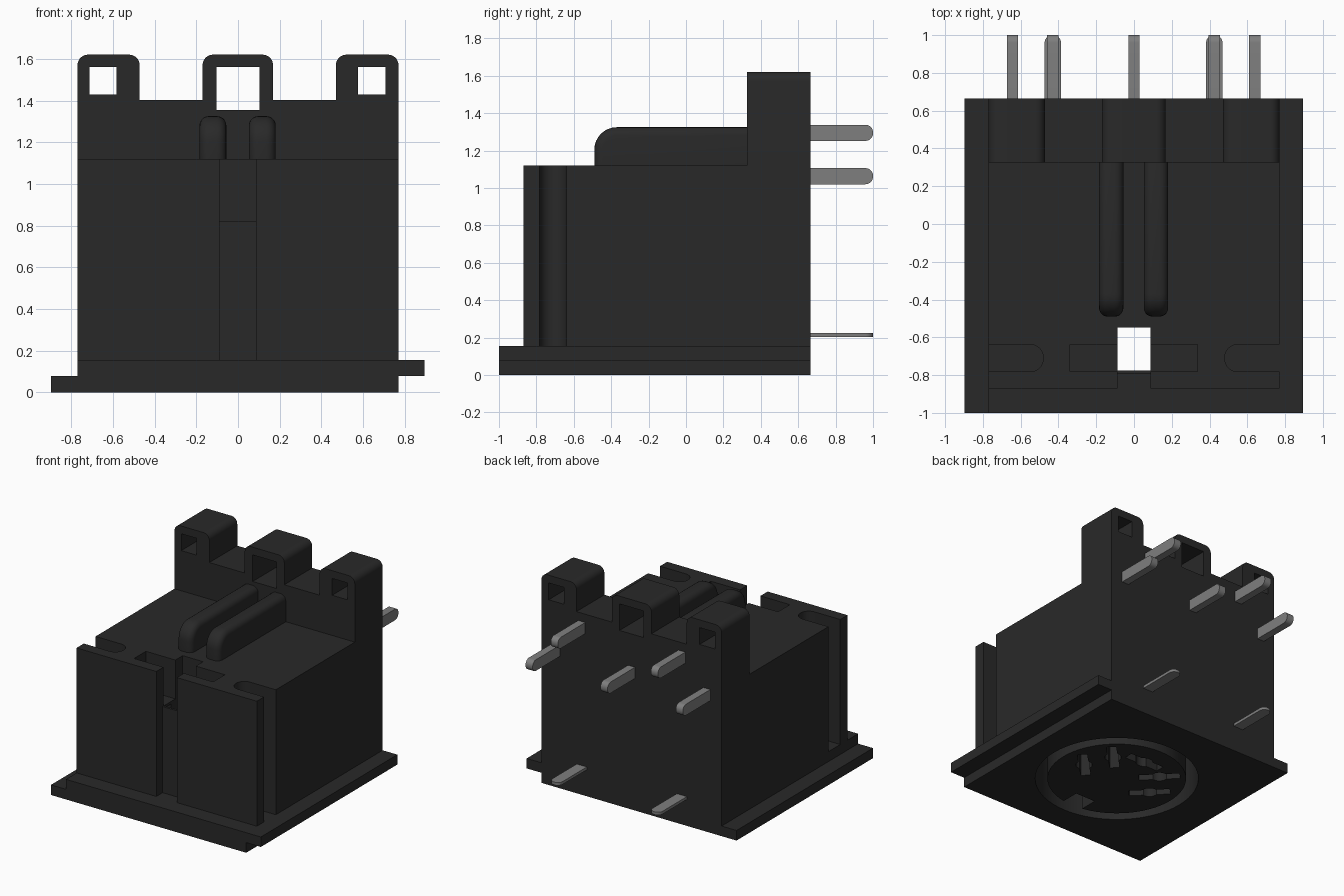
import bpy, bmesh, math
from mathutils import Vector, Matrix

if "Cube" in bpy.data.objects:
    bpy.data.objects.remove(bpy.data.objects["Cube"], do_unlink=True)


def material(name, value):
    m = bpy.data.materials.new(name)
    m.use_nodes = True
    m.diffuse_color = (value, value, value, 1)
    bsdf = next(n for n in m.node_tree.nodes if n.type == 'BSDF_PRINCIPLED')
    bsdf.inputs["Base Color"].default_value = (value, value, value, 1)
    return m


plastic = material("black plastic", 0.022)
metal = material("grey metal", 0.21)


def add(name, bm, mat=None):
    bmesh.ops.recalc_face_normals(bm, faces=bm.faces)
    mesh = bpy.data.meshes.new(name)
    bm.to_mesh(mesh)
    bm.free()
    ob = bpy.data.objects.new(name, mesh)
    bpy.context.collection.objects.link(ob)
    if mat:
        mesh.materials.append(mat)
    return ob


def prism(name, outline, lo, hi, axes="xyz", mat=None):
    """Extrude a 2D outline of (u, v, corner radius) along the third axis."""
    pts, n = [], len(outline)
    for i, (u, v, r) in enumerate(outline):
        p = Vector((u, v))
        if not r:
            pts.append(p)
            continue
        a = (Vector(outline[i - 1][:2]) - p).normalized() * r
        b = (Vector(outline[(i + 1) % n][:2]) - p).normalized() * r
        for k in range(9):
            t = k / 8 * math.pi / 2
            pts.append(p + a * (1 - math.sin(t)) + b * (1 - math.cos(t)))
    bm = bmesh.new()
    idx = ["xyz".index(c) for c in axes]
    verts = []
    for p in pts:
        co = [0, 0, 0]
        co[idx[0]], co[idx[1]], co[idx[2]] = p.x, p.y, lo
        verts.append(bm.verts.new(co))
    face = bm.faces.new(verts)
    top = bmesh.ops.extrude_face_region(bm, geom=[face])["geom"]
    shift = Vector([0, 0, 0])
    shift[idx[2]] = hi - lo
    bmesh.ops.translate(bm, vec=shift, verts=[g for g in top if isinstance(g, bmesh.types.BMVert)])
    return add(name, bm, mat)


def rect(u0, u1, v0, v1, r=(0, 0, 0, 0)):
    return [(u0, v0, r[0]), (u1, v0, r[1]), (u1, v1, r[2]), (u0, v1, r[3])]


def box(name, x0, x1, y0, y1, z0, z1, mat=None):
    return prism(name, rect(x0, x1, y0, y1), z0, z1, "xyz", mat)


def cut(ob, cutters):
    """Subtract the cutters and keep the baked result."""
    for c in cutters:
        m = ob.modifiers.new(c.name, 'BOOLEAN')
        m.operation, m.solver, m.object = 'DIFFERENCE', 'EXACT', c
    bake(ob)


def bake(ob):
    bpy.context.view_layer.update()
    dg = bpy.context.evaluated_depsgraph_get()
    mat = ob.data.materials[0]
    mesh = bpy.data.meshes.new_from_object(ob.evaluated_get(dg))
    ob.modifiers.clear()
    ob.data = mesh
    mesh.materials.clear()
    mesh.materials.append(mat)
    for p in mesh.polygons:
        p.material_index = 0


CY = -0.195   # socket centre in y
BACK = 0.665  # rear face

# Socket cutters: ring groove, key notch, five contact slots
bm = bmesh.new()
ring = [bm.verts.new((r, CY, z)) for r, z in ((0.503, -0.1), (0.592, -0.1), (0.592, 0.8), (0.503, 0.8))]
edges = [bm.edges.new((ring[i], ring[(i + 1) % 4])) for i in range(4)]
bmesh.ops.spin(bm, geom=ring + edges, cent=(0, CY, 0), axis=(0, 0, 1), angle=math.tau, steps=64)
bmesh.ops.remove_doubles(bm, verts=bm.verts, dist=1e-4)
socket = [add("ring_groove_cutter", bm),
          box("key_notch_cutter", -0.0885, 0.0865, -0.776, -0.549, -0.11, 1.21)]

# Slot outline: a flat bar with a round bulge in the middle
HALF, LEN, BULGE = 0.036, 0.15, 0.06
start = math.asin(HALF / BULGE)
arc = [start + (math.pi - 2 * start) * k / 8 for k in range(9)]
side = [(LEN, HALF)] + [(BULGE * math.cos(t), BULGE * math.sin(t)) for t in arc] + [(-LEN, HALF)]
slot_outline = [(u, v, 0) for u, v in side] + [(-u, -v, 0) for u, v in side]
for around, turn in ((0, 45), (45, 45), (90, 0), (135, 135), (180, 135)):
    a = math.radians(around)
    slot = prism("contact_slot_cutter", slot_outline, -0.1, 0.4)
    slot.data.transform(Matrix.Translation((0.31 * math.cos(a), CY + 0.31 * math.sin(a), 0))
                        @ Matrix.Rotation(math.radians(turn), 4, 'Z'))
    socket.append(slot)

# Housing cutters: front channel, latch opening, side slots
housing = [box("channel_cutter", -0.0885, 0.0865, -0.95, -0.793, 0.1, 1.2),
           box("opening_cutter", -0.0885, 0.0865, -0.95, -0.549, 0.82, 1.22),
           box("wing_cutter", -0.34, 0.335, -0.782, -0.638, 0.82, 1.24)]
for s in (-1, 1):
    x0, x1 = sorted((s * 0.48, s * 0.9))
    r = 0.07
    corners = (0, r, r, 0) if s < 0 else (r, 0, 0, r)
    housing.append(prism("side_slot_cutter", rect(x0, x1, -0.782, -0.638, corners), 0.1, 1.2))

# Main housing and the two offset flange layers
body = box("housing", -0.77, 0.77, -0.87, BACK, 0.155, 1.12, plastic)
lower = box("lower_flange", -0.897, 0.77, -1, BACK, 0, 0.078, plastic)
upper = box("upper_flange", -0.77, 0.895, -1, BACK, 0.078, 0.155, plastic)
cut(body, socket + housing)
cut(lower, socket)
cut(upper, socket)

# Rear wall with three rounded towers, each with a window
R, LOW, TOP = 0.05, 1.402, 1.62
outline = [(0.77, 1.12, 0), (-0.77, 1.12, 0)]
for x0, x1 in ((-0.77, -0.472), (-0.17, 0.168), (0.47, 0.77)):
    outline += [(x0, LOW, 0), (x0, TOP, R), (x1, TOP, R), (x1, LOW, 0)]
outline = [p for p in outline if not (abs(p[0]) == 0.77 and p[1] == LOW)]
wall = prism("rear_wall", outline, 0.325, BACK, "xzy", plastic)
windows = [box("window_cutter", x0, x1, 0.2, 0.8, z0, 1.56)
           for x0, x1, z0 in ((-0.712, -0.582, 1.43), (-0.102, 0.102, 1.355), (0.577, 0.707, 1.43))]
cut(wall, windows)

# Twin rounded ribs on top
ribs = []
for x0 in (-0.185, 0.052):
    rib = prism("top_rib", rect(-0.49, 0.4, 1.0, 1.325, (0, 0, 0, 0.12)), x0, x0 + 0.129, "yzx", plastic)
    bev = rib.modifiers.new("round", 'BEVEL')
    bev.width, bev.segments, bev.limit_method, bev.angle_limit = 0.045, 5, 'ANGLE', math.radians(60)
    bake(rib)
    ribs.append(rib)

# Rear contact pins and flat shield pins
pins = []
for x, z in ((-0.643, 1.063), (0, 1.063), (0.64, 1.063), (-0.43, 1.295), (0.425, 1.295)):
    pins.append(prism("contact_pin", rect(0.6, 1, z - 0.043, z + 0.043, (0, 0.04, 0.04, 0)),
                      x - 0.03, x + 0.03, "yzx", metal))
for x in (-0.43, 0.425):
    pins.append(prism("shield_pin", rect(x - 0.043, x + 0.043, 0.6, 1, (0, 0, 0.04, 0.04)),
                      0.204, 0.226, "xyz", metal))

# Remove cutters, smooth the curved faces
for c in socket + housing + windows:
    bpy.data.objects.remove(c, do_unlink=True)
bpy.ops.object.select_all(action='DESELECT')
for ob in [body, lower, upper, wall] + ribs + pins:
    ob.select_set(True)
    bpy.context.view_layer.objects.active = ob
bpy.ops.object.shade_smooth_by_angle(angle=math.radians(35))
